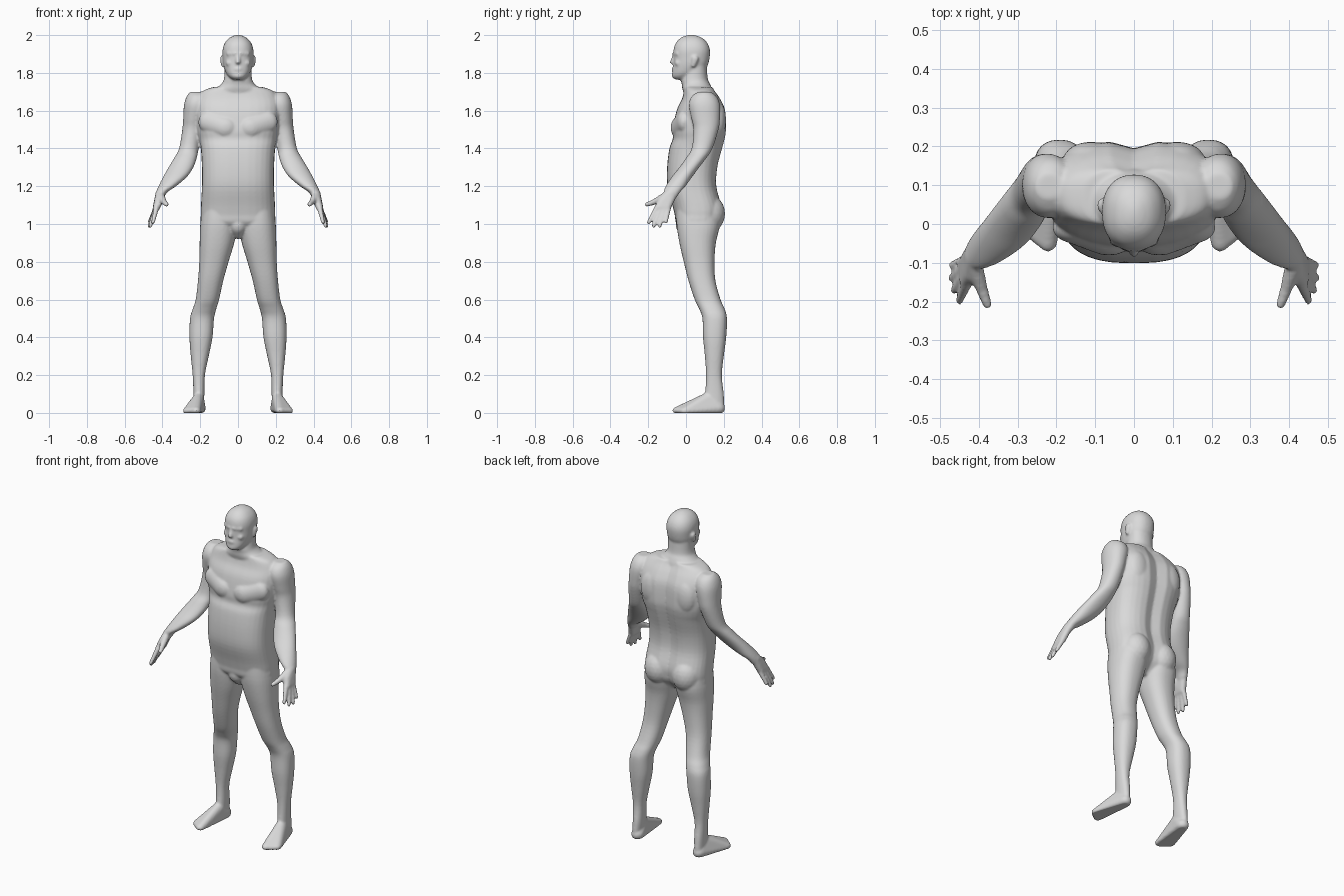
import bpy, bmesh, math
from mathutils import Vector, Matrix

SIDES = 32
body = bmesh.new()


def spline(rows, steps=4):
    """Smoothly fill in rows between the given cross-sections."""
    out = []
    for i in range(len(rows) - 1):
        a, b, c, d = (rows[max(0, min(len(rows) - 1, i + k))] for k in (-1, 0, 1, 2))
        for s in range(steps):
            t = s / steps
            out.append([0.5 * (2 * q + (r - p) * t + (2 * p - 5 * q + 4 * r - u) * t * t
                               + (3 * q - p - 3 * r + u) * t ** 3)
                        for p, q, r, u in zip(a, b, c, d)])
    return out + [list(rows[-1])]


def loft(rows, power=2.2, side=1, groove=0.0):
    """Rows are (z, x_min, x_max, y_front, y_back) horizontal sections."""
    rings = []
    for z, x0, x1, yf, yb in spline(rows):
        ring = []
        for k in range(SIDES):
            t = 2 * math.pi * k / SIDES
            c, s = math.cos(t), math.sin(t)
            x = (x0 + x1) / 2 + (x1 - x0) / 2 * math.copysign(abs(c) ** (2 / power), c)
            y = (yf + yb) / 2 + (yb - yf) / 2 * math.copysign(abs(s) ** (2 / power), s)
            if s > 0:
                y -= groove * math.exp(-(x / 0.035) ** 2)
            ring.append(body.verts.new((side * x, y, z)))
        rings.append(ring)
    for a, b in zip(rings, rings[1:]):
        for k in range(SIDES):
            n = (k + 1) % SIDES
            body.faces.new((a[k], a[n], b[n], b[k]))
    body.faces.new(rings[0])
    body.faces.new(rings[-1])


def hull(blobs, side=1):
    """Convex skin around ellipsoids given as (centre, radii)."""
    tmp = bmesh.new()
    for (x, y, z), (rx, ry, rz) in blobs:
        m = Matrix.Translation((side * x, y, z)) @ Matrix.Diagonal((rx, ry, rz, 1))
        bmesh.ops.create_icosphere(tmp, subdivisions=3, radius=1, matrix=m)
    for v in tmp.verts:
        v.co.z = max(v.co.z, 0.0)
    bmesh.ops.delete(tmp, geom=tmp.faces[:] + tmp.edges[:], context='EDGES_FACES')
    bmesh.ops.remove_doubles(tmp, verts=tmp.verts[:], dist=0.0005)
    bmesh.ops.convex_hull(tmp, input=tmp.verts[:])
    bmesh.ops.delete(tmp, geom=[v for v in tmp.verts if not v.link_faces], context='VERTS')
    me = bpy.data.meshes.new("part")
    tmp.to_mesh(me)
    tmp.free()
    body.from_mesh(me)
    bpy.data.meshes.remove(me)


def ball(r):
    return (r, r, r)


def sym(rows):
    return [(z, -rx, rx, yf, yb) for z, rx, yf, yb in rows]


# torso, with a groove along the spine
loft(sym([(0.94, .10, .02, .12), (1.0, .19, -.048, .175), (1.05, .197, -.06, .19),
          (1.1, .196, -.072, .19), (1.2, .191, -.098, .165), (1.3, .191, -.10, .17),
          (1.4, .197, -.088, .195), (1.45, .207, -.07, .208), (1.5, .217, -.07, .215),
          (1.6, .225, -.05, .21), (1.66, .218, -.022, .185), (1.705, .185, -.01, .155),
          (1.725, .13, -.01, .145)]), power=2.6, groove=0.02)
# neck
loft(sym([(1.66, .15, .0, .15), (1.71, .125, -.018, .14), (1.74, .09, -.022, .128),
          (1.77, .074, -.025, .115), (1.85, .070, -.0, .11)]))
# head
loft(sym([(1.764, .028, -.055, .03), (1.778, .047, -.073, .06), (1.80, .064, -.073, .09),
          (1.84, .077, -.068, .115), (1.88, .081, -.066, .125), (1.92, .082, -.066, .127),
          (1.955, .072, -.056, .115), (1.982, .050, -.032, .09), (1.996, .025, -.005, .06),
          (2.001, .008, .02, .04)]), power=2.25)
# nose, lips, chin
hull([((0, -.062, 1.895), ball(.009)), ((0, -.073, 1.856), (.014, .013, .010))])
hull([((0, -.066, 1.82), (.024, .011, .010))])
hull([((0, -.062, 1.785), (.022, .014, .014))])
# groin
hull([((0, -.005, 1.0), (.05, .05, .06)), ((0, .02, .95), (.03, .04, .03))])

for side in (1, -1):
    # brow, cheek, ear
    hull([((.012, -.062, 1.902), ball(.010)), ((.05, -.044, 1.902), ball(.012))], side)
    hull([((.043, -.042, 1.852), (.022, .018, .018))], side)
    hull([((.082, .040, 1.84), (.008, .012, .010)),
          ((.085, .048, 1.875), (.010, .018, .016))], side)
    # chest muscle, shoulder blade, buttock
    hull([((.065, -.045, 1.51), (.06, .036, .055)),
          ((.15, -.01, 1.54), (.06, .04, .06))], side)
    hull([((.11, .17, 1.55), (.07, .042, .10))], side)
    hull([((.092, .12, 1.055), (.085, .087, .10))], side)
    # arm
    loft([(1.14, .392, .438, -.118, -.05), (1.17, .372, .433, -.118, -.03),
          (1.2, .328, .421, -.108, -.003), (1.25, .270, .396, -.075, .033),
          (1.3, .236, .368, -.035, .07), (1.35, .218, .338, .0, .108),
          (1.4, .208, .312, .03, .14), (1.5, .188, .295, .04, .172),
          (1.56, .175, .290, .028, .18), (1.63, .155, .286, .015, .18),
          (1.675, .160, .272, .03, .162), (1.70, .185, .252, .065, .13)], 2.1, side)
    # palm and thumb
    hull([((.412, -.078, 1.165), (.024, .036, .02)), ((.432, -.148, 1.085), ball(.018)),
          ((.434, -.098, 1.085), ball(.018)), ((.418, -.128, 1.125), ball(.022))], side)
    hull([((.408, -.115, 1.145), ball(.021)), ((.393, -.165, 1.118), ball(.016))], side)
    hull([((.393, -.165, 1.118), ball(.016)), ((.378, -.207, 1.103), ball(.012))], side)
    # fingers
    for base, tip in (((.432, -.155, 1.085), (.450, -.198, 1.008)),
                      ((.437, -.135, 1.075), (.464, -.172, .990)),
                      ((.438, -.114, 1.075), (.470, -.140, .990)),
                      ((.434, -.093, 1.085), (.468, -.106, 1.013))):
        hull([(base, ball(.0145)), (tip, ball(.0105))], side)
    # leg
    loft([(.03, .182, .236, .08, .203), (.1, .178, .236, .10, .20),
          (.2, .175, .240, .106, .19), (.3, .155, .250, .10, .20),
          (.4, .135, .257, .09, .213), (.5, .127, .254, .087, .217),
          (.55, .115, .240, .07, .205), (.6, .10, .224, .046, .183),
          (.7, .078, .212, .013, .156), (.8, .05, .205, -.012, .151),
          (.9, .02, .203, -.035, .158), (1.0, .003, .20, -.05, .18),
          (1.1, .01, .185, -.05, .17)], 2.3, side)
    # foot
    hull([((.207, .165, .025), (.036, .042, .035)), ((.209, .12, .07), (.030, .04, .04)),
          ((.222, -.04, .012), (.026, .032, .022)), ((.268, -.005, .010), (.024, .03, .02)),
          ((.222, .05, .035), (.028, .04, .028))], side)

bmesh.ops.recalc_face_normals(body, faces=body.faces[:])
mesh = bpy.data.meshes.new("body")
body.to_mesh(mesh)
body.free()
obj = bpy.data.objects.new("body", mesh)
bpy.context.collection.objects.link(obj)

# one flat grey
grey = bpy.data.materials.new("light grey")
grey.diffuse_color = (0.7, 0.7, 0.7, 1)
mesh.materials.append(grey)
for p in mesh.polygons:
    p.use_smooth = True

# fuse the parts into one continuous skin
fuse = obj.modifiers.new("fuse", 'REMESH')
fuse.mode = 'VOXEL'
fuse.voxel_size = 0.0065
fuse.use_smooth_shade = True
soft = obj.modifiers.new("soften", 'SMOOTH')
soft.factor = 0.5
soft.iterations = 5
